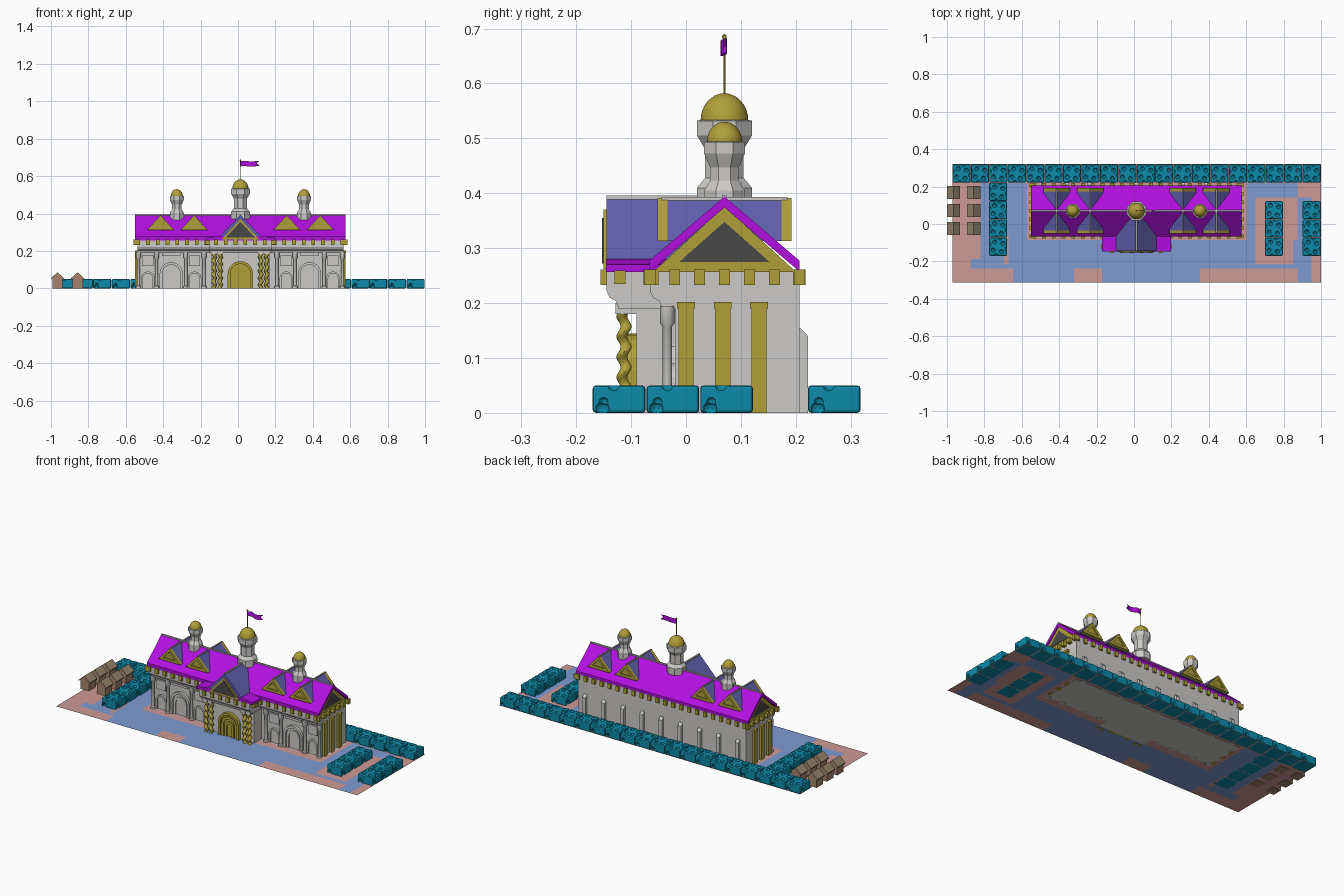
import bpy, bmesh, math
from mathutils import Vector, Matrix

if "Cube" in bpy.data.objects:
    bpy.data.objects.remove(bpy.data.objects["Cube"])

C, RY = 0.013, 0.07          # building centre in x, ridge line in y


def material(name, *rgb):
    m = bpy.data.materials.new(name)
    m.use_nodes = True
    m.diffuse_color = (*rgb, 1)
    m.node_tree.nodes["Principled BSDF"].inputs["Base Color"].default_value = (*rgb, 1)
    return m


STONE = material("pale stone", 0.60, 0.59, 0.57)
GOLD = material("old gold", 0.43, 0.35, 0.04)
PURPLE = material("purple roof", 0.44, 0.005, 0.74)
SLATE = material("slate blue", 0.12, 0.115, 0.42)
DARK = material("dark grey", 0.065, 0.065, 0.065)
TEAL = material("teal hedge", 0.004, 0.26, 0.40)
WOOD = material("brown wood", 0.38, 0.23, 0.15)
THATCH = material("tan boards", 0.31, 0.235, 0.155)
PINK = material("pink paving", 0.61, 0.32, 0.30)
WATER = material("light blue paving", 0.21, 0.33, 0.65)


def finish(name, bm, *mats, smooth=False):
    bmesh.ops.recalc_face_normals(bm, faces=bm.faces)
    me = bpy.data.meshes.new(name)
    bm.to_mesh(me)
    bm.free()
    for m in mats:
        me.materials.append(m)
    ob = bpy.data.objects.new(name, me)
    bpy.context.collection.objects.link(ob)
    if smooth:
        bpy.ops.object.select_all(action='DESELECT')
        ob.select_set(True)
        bpy.context.view_layer.objects.active = ob
        bpy.ops.object.shade_smooth_by_angle(angle=math.radians(40))
    return ob


def box(bm, x0, x1, y0, y1, z0, z1):
    prism(bm, 'x', [(y0, z0), (y1, z0), (y1, z1), (y0, z1)], x0, x1)


def prism(bm, axis, pts, lo, hi):
    """Extrude a flat outline along x (outline y,z) or along y (outline x,z)."""
    put = (lambda p, d: (d, *p)) if axis == 'x' else (lambda p, d: (p[0], d, p[1]))
    a, b = ([bm.verts.new(put(p, d)) for p in pts] for d in (lo, hi))
    faces = [bm.faces.new(a), bm.faces.new(b[::-1])]
    for i in range(len(pts)):
        j = (i + 1) % len(pts)
        faces.append(bm.faces.new((a[i], b[i], b[j], a[j])))
    return faces


def lathe(bm, x, y, prof, n):
    """Turn (radius, z) points; flats face the axes and radius is to the flat."""
    k = 1 / math.cos(math.pi / n)
    rings = [[bm.verts.new((x + r * k * math.cos((i + .5) * math.tau / n),
                            y + r * k * math.sin((i + .5) * math.tau / n), z))
              for i in range(n)] for r, z in prof]
    loft(bm, rings)


def loft(bm, rings):
    n = len(rings[0])
    for a, b in zip(rings, rings[1:]):
        for i in range(n):
            bm.faces.new((a[i], a[(i + 1) % n], b[(i + 1) % n], b[i]))
    bm.faces.new(rings[0])
    bm.faces.new(rings[-1])


def arch_line(x, half, top, n=10):
    arc = [(x + half * math.cos(math.pi * i / n), top - half + half * math.sin(math.pi * i / n))
           for i in range(n + 1)]
    return [(x + half, 0)] + arc + [(x - half, 0)]


def arch(bm, x, half, top, y, rim, depth):
    """Arched surround standing out from a wall, with a thin panel inside."""
    prism(bm, 'y', arch_line(x, half, top) + arch_line(x, half - rim, top - rim)[::-1], y - depth, y)
    prism(bm, 'y', arch_line(x, half - rim, top - rim), y - depth * .3, y)


def gable_slab(bm, axis, c, half, eave, apex, t, lo, hi):
    prism(bm, axis, [(c - half, eave), (c, apex), (c + half, eave),
                     (c + half, eave - t), (c, apex - t), (c - half, eave - t)], lo, hi)


# Paved ground: cells coloured by rectangles of path
paths = [(-.82, .9, -.25, -.08), (-.69, -.56, -.25, .21), (-.82, -.77, -.2, .21),
         (.6, .68, -.25, .21), (.6, .87, .14, .21), (.88, .95, -.32, .13),
         (-.65, -.32, -.32, -.24), (-.17, .34, -.32, -.24), (-.86, -.8, -.25, -.19)]
islands = [(.66, .86, -.2, .14), (-.69, -.66, -.2, -.06), (.5, .88, -.32, -.25)]
inside = lambda p, rects: any(a < p.x < b and c < p.y < d for a, b, c, d in rects)
bm = bmesh.new()
bmesh.ops.create_grid(bm, x_segments=79, y_segments=25, size=1,
                      matrix=Matrix.Translation((.015, .003, .002)) @ Matrix.Diagonal((.985, .317, 1, 1)))
for f in bm.faces:
    p = f.calc_center_median()
    f.material_index = int(inside(p, paths) and not inside(p, islands))
    if abs(p.x - C) < .57 and -.03 < p.y < .2:
        f.material_index = 2
finish("paved_ground", bm, PINK, WATER, STONE)

# Hedge block with round bites, then copies in rows
bm = bmesh.new()
box(bm, -.048, .048, -.048, .048, 0, .05)
bmesh.ops.bevel(bm, geom=bm.edges[:], offset=.006, segments=2, affect='EDGES', profile=.5)
block = finish("hedge_block", bm, TEAL)
bm = bmesh.new()
for sx, sy in ((1, 1), (-1, 1), (1, -1), (-1, -1)):
    for x, y, z, r in ((.03, .05, .008, .013), (.05, -.028, .02, .009), (.01, .048, .052, .012),
                       (.026, .018, .054, .013)):
        if sx * sy < 0:
            x, y = y, x
        bmesh.ops.create_icosphere(bm, subdivisions=2, radius=r,
                                   matrix=Matrix.Translation((sx * x, sy * y, z)))
bites = finish("hedge_bites", bm, TEAL)
cut = block.modifiers.new("bites", 'BOOLEAN')
cut.operation, cut.object, cut.solver = 'DIFFERENCE', bites, 'EXACT'
cut.use_self = True
bpy.context.view_layer.update()
hedge = bpy.data.meshes.new_from_object(block.evaluated_get(bpy.context.evaluated_depsgraph_get()))
bpy.data.objects.remove(block)
bpy.data.objects.remove(bites)
spots = [(-.922 + .0985 * i, .27) for i in range(20)]
for x, n in ((-.727, 4), (.748, 3), (.95, 3)):
    spots += [(x, -.122 + .098 * i) for i in range(n)]
for i, (x, y) in enumerate(spots):
    ob = bpy.data.objects.new(f"hedge_{i + 1}", hedge)
    ob.location = (x, y, 0)
    bpy.context.collection.objects.link(ob)

# Small sheds
walls, roofs = bmesh.new(), bmesh.new()
for x in (-.965, -.857):
    for y in (-.025, .072, .168):
        prism(walls, 'y', [(x - .028, 0), (x + .028, 0), (x + .028, .055), (x, .08), (x - .028, .055)], y - .03, y + .03)
        gable_slab(roofs, 'y', x, .036, .053, .086, .006, y - .035, y + .035)
finish("shed_walls", walls, WOOD)
finish("shed_roofs", roofs, THATCH)

# Main walls, overhanging upper wall and porch
bm = bmesh.new()
box(bm, C - .55, C + .55, -.02, .207, 0, .26)
corbel = [(0, .258), (0, .222), (.006, .21), (.018, .203), (.022, .19), (.1, .19), (.1, .258)]
prism(bm, 'x', [(y - .066, z) for y, z in corbel], C - .55, C + .55)
prism(bm, 'x', [(y - .145, z) for y, z in corbel], C - .165, C + .165)
box(bm, C - .155, C + .155, -.09, 0, 0, .25)
for i in range(9):                       # rear buttresses
    x = C - .5 + .125 * i
    prism(bm, 'x', [(.2, 0), (.222, 0), (.222, .14), (.208, .155), (.2, .155)], x - .011, x + .011)
for s in (-1, 1):                        # arches and frames of the wings
    w = C + s * .37
    arch(bm, w, .062, .14, -.02, .014, .016)
    arch(bm, w, .04, .11, -.02, .01, .010)
    box(bm, w - .05, w + .05, -.032, -.02, .172, .19)
    for d in (-.125, .125):
        arch(bm, w + d, .036, .09, -.02, .01, .012)
        box(bm, w + d - .03, w + d + .03, -.03, -.02, .12, .175)
finish("stone_walls", bm, STONE)

# Stone columns with capitals
bm = bmesh.new()
for s in (-1, 1):
    for d in (-.175, -.078, .078, .175):
        lathe(bm, C + s * .37 + d, -.034, [(.013, 0), (.013, .012), (.008, .016), (.008, .157),
                                          (.013, .164), (.013, .195)], 10)
finish("stone_columns", bm, STONE, smooth=True)

# Twisted porch columns
bm, caps = bmesh.new(), bmesh.new()
for s in (-1, 1):
    for d in (.108, .14):
        x, rings = C + s * d, []
        for i in range(41):
            t = i * math.pi / 4
            cx, cy = x + s * .004 * math.cos(t), -.113 + .004 * math.sin(t)
            rings.append([bm.verts.new((cx + .0105 * math.cos(a * math.tau / 10),
                                        cy + .0105 * math.sin(a * math.tau / 10), .185 * i / 40))
                          for a in range(10)])
        loft(bm, rings)
        box(caps, x - .015, x + .015, -.128, -.09, .18, .2)
finish("twisted_columns", bm, GOLD, smooth=True)
finish("porch_capitals", caps, STONE)

# Gold door, side pilasters and eaves blocks
bm = bmesh.new()
for half, top, depth in ((.068, .145, .02), (.05, .12, .014), (.03, .09, .012)):
    arch(bm, C, half, top, -.09, .014, depth)
finish("door", bm, GOLD)
bm = bmesh.new()
for s in (-1, 1):
    for y in (0, .067, .133):
        a, b = sorted((C + s * .54, C + s * .563))
        box(bm, a, b, y - .014, y + .014, 0, .19)
        box(bm, a - .002, b + .002, y - .016, y + .016, .19, .202)
finish("side_pilasters", bm, GOLD)
bm = bmesh.new()
for i in range(22):
    x = C - .546 + .052 * i
    rear = (.195, .218)
    front = (-.156, -.13) if abs(x - C) < .17 else (-.077, -.05)
    for y0, y1 in (rear, front):
        box(bm, x - .01, x + .01, y0, y1, .233, .261)
for s in (-1, 1):
    a, b = sorted((C + s * .54, C + s * .572))
    for i in range(7):
        y = -.066 + .0455 * i
        box(bm, a, b, y - .01, y + .01, .233, .261)
    a, b = sorted((C + s * .15, C + s * .19))
    box(bm, a, b, -.13, -.11, .235, .259)
finish("eaves_blocks", bm, GOLD)

# Main roof with gable ends
bm = bmesh.new()
gable_slab(bm, 'x', RY, .137, .277, .394, .02, C - .5625, C + .5625)
finish("main_roof", bm, PURPLE)
bm, dark = bmesh.new(), bmesh.new()
prism(bm, 'x', [(-.06, .257), (.2, .257), (RY, .376)], C - .555, C + .555)
for s in (-1, 1):
    a, b = sorted((C + s * .55, C + s * .557))
    prism(dark, 'x', [(-.012, .275), (.152, .275), (RY, .348)], a, b)
finish("gable_ends", bm, GOLD)
finish("gable_panels", dark, DARK)

# Porch roof: purple skirt, steep blue gable, gold pediment
bm = bmesh.new()
prism(bm, 'y', [(C - .185, .257), (C + .185, .257), (C + .185, .27), (C + .11, .28),
                (C - .11, .28), (C - .185, .27)], -.146, -.03)
finish("porch_skirt", bm, PURPLE)
bm = bmesh.new()
prism(bm, 'y', [(C - .112, .276), (C + .112, .276), (C, .393)], -.145, RY)
finish("porch_roof", bm, SLATE)
for name, half, z0, z1, y, mat in (("porch_pediment", .1, .262, .37, -.15, GOLD),
                                   ("porch_panel", .078, .272, .355, -.153, DARK)):
    bm = bmesh.new()
    prism(bm, 'y', [(C - half, z0), (C + half, z0), (C, z1)], y, -.14)
    finish(name, bm, mat)

# Dormers on both slopes, and pale ridge caps
blue, gold, caps = bmesh.new(), bmesh.new(), bmesh.new()
box(caps, C - .5625, C + .5625, RY - .004, RY + .004, .39, .397)
box(caps, C - .004, C + .004, -.145, RY, .388, .396)
for d in (-.427, -.248, .248, .427):
    x = C + d
    prism(blue, 'y', [(x - .07, .313), (x + .07, .313), (x, .39)], -.036, .176)
    box(caps, x - .003, x + .003, -.045, .185, .386, .393)
    for y, s in ((-.052, 1), (.192, -1)):
        lo, hi = sorted((y, y + s * .018))
        tri = lambda k: [(x - .071 * k, .346 - .033 * k), (x, .346 + .045 * k), (x + .071 * k, .346 - .033 * k)]
        for i in range(3):               # raking frame from three bars
            o, n = tri(1), tri(.55)
            j = (i + 1) % 3
            prism(gold, 'y', [o[i], o[j], n[j], n[i]], lo, hi)
        lo, hi = sorted((y + s * .008, y + s * .02))
        prism(gold, 'y', tri(.6), lo, hi)
finish("dormer_roofs", blue, SLATE)
finish("dormer_frames", gold, GOLD)
finish("ridge_caps", caps, STONE)

# Towers, domes, flagpole
stone, domes = bmesh.new(), bmesh.new()
for x, r, z0, z1, z2 in ((C - .34, .037, .365, .472, .493), (C, .05, .37, .505, .532), (C + .34, .037, .365, .472, .493)):
    lathe(stone, x, RY, [(r, z0), (r, z0 + .04), (r * .7, z0 + .058), (r * .7, z1 - .025),
                         (r, z1), (r, z2), (r * .8, z2 + .002)], 8)
    R = r * .87
    lathe(domes, x, RY, [(R, z2 - .005)] + [(R * math.cos(a * math.pi / 16), z2 + R * 1.15 * math.sin(a * math.pi / 16))
                                           for a in range(8)] + [(.002, z2 + R * 1.15)], 16)
lathe(domes, C, RY, [(.0015, .57), (.0015, .68), (.004, .683), (.004, .687), (.001, .69)], 8)
finish("towers", stone, STONE)
finish("domes_and_pole", domes, GOLD, smooth=True)

# Waving swallow-tailed flag
bm = bmesh.new()
cols = []
for i in range(9):
    x, y = C + .0125 * i, RY + .005 * math.sin(i * .9)
    notch = .02 if i == 8 else 0
    cols.append([bm.verts.new((x - (notch if k == 1 else 0), y, .652 + .014 * k + .002 * math.sin(i)))
                 for k in range(3)])
for a, b in zip(cols, cols[1:]):
    for k in range(2):
        bm.faces.new((a[k], b[k], b[k + 1], a[k + 1]))
flag = finish("flag", bm, PURPLE)
flag.modifiers.new("thickness", 'SOLIDIFY').thickness = .002
